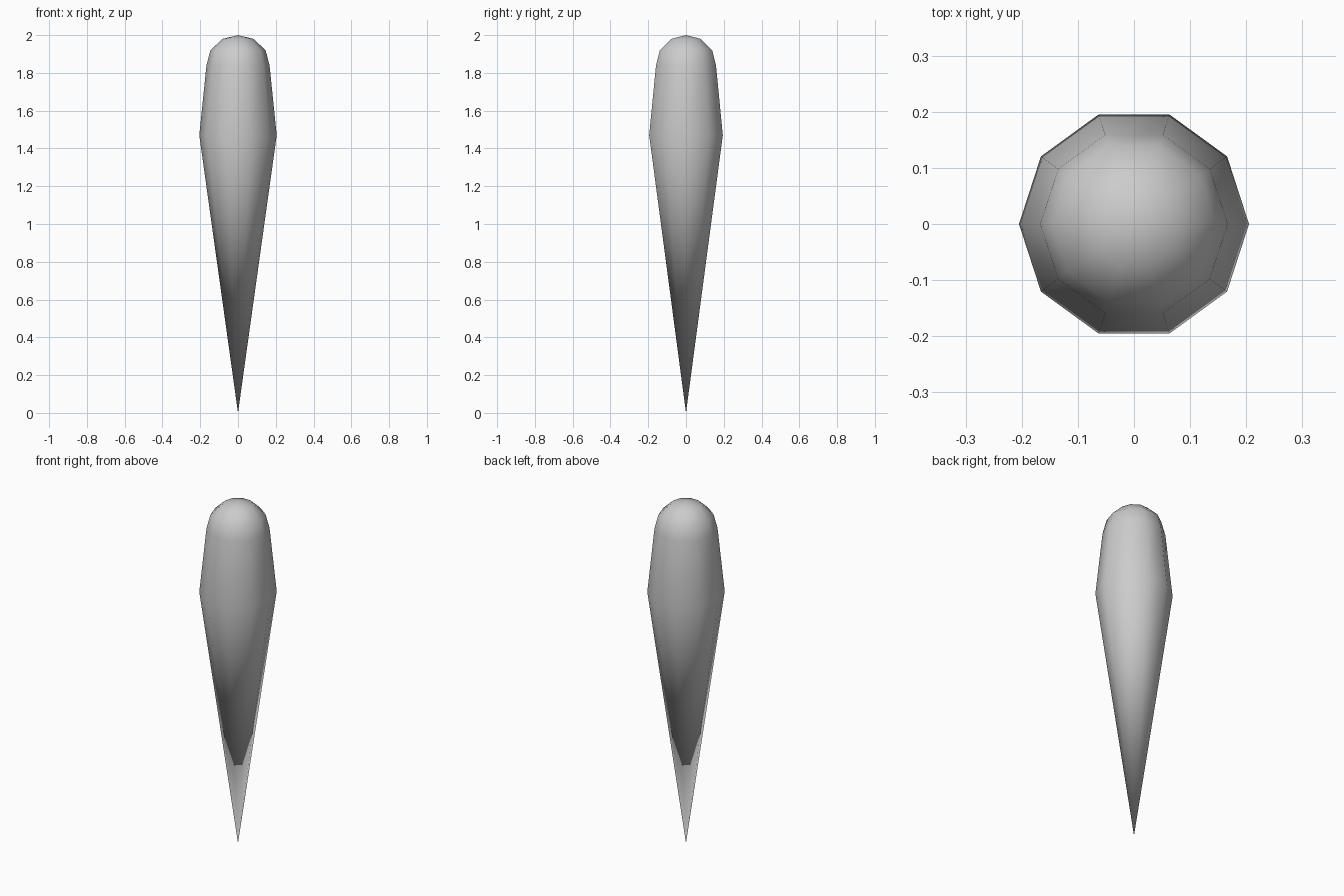
import bpy
import bmesh
from math import cos, sin, tau

if "Cube" in bpy.data.objects:
    bpy.data.objects.remove(bpy.data.objects["Cube"])

SIDES = 10

# Spike profile from the bottom tip to the rounded top: (radius, height)
PROFILE = [(0.205, 1.47), (0.167, 1.84), (0.146, 1.92), (0.082, 1.98)]


def lathe(name, profile, bottom, top):
    """Revolve a profile around z and close it with a point at each end."""
    bm = bmesh.new()
    rings = [[bm.verts.new((r * cos(tau * i / SIDES), r * sin(tau * i / SIDES), z))
              for i in range(SIDES)] for r, z in profile]
    low = bm.verts.new((0, 0, bottom))
    high = bm.verts.new((0, 0, top))
    for i in range(SIDES):
        j = (i + 1) % SIDES
        bm.faces.new((low, rings[0][j], rings[0][i]))
        bm.faces.new((high, rings[-1][i], rings[-1][j]))
        for a, b in zip(rings, rings[1:]):
            bm.faces.new((a[i], a[j], b[j], b[i]))
    for face in bm.faces:
        face.smooth = True
    mesh = bpy.data.meshes.new(name)
    bm.to_mesh(mesh)
    bm.free()
    obj = bpy.data.objects.new(name, mesh)
    bpy.context.collection.objects.link(obj)
    return obj


# Tapered ten-sided spike with a domed top
lathe("spike", PROFILE, 0.0, 2.0)
